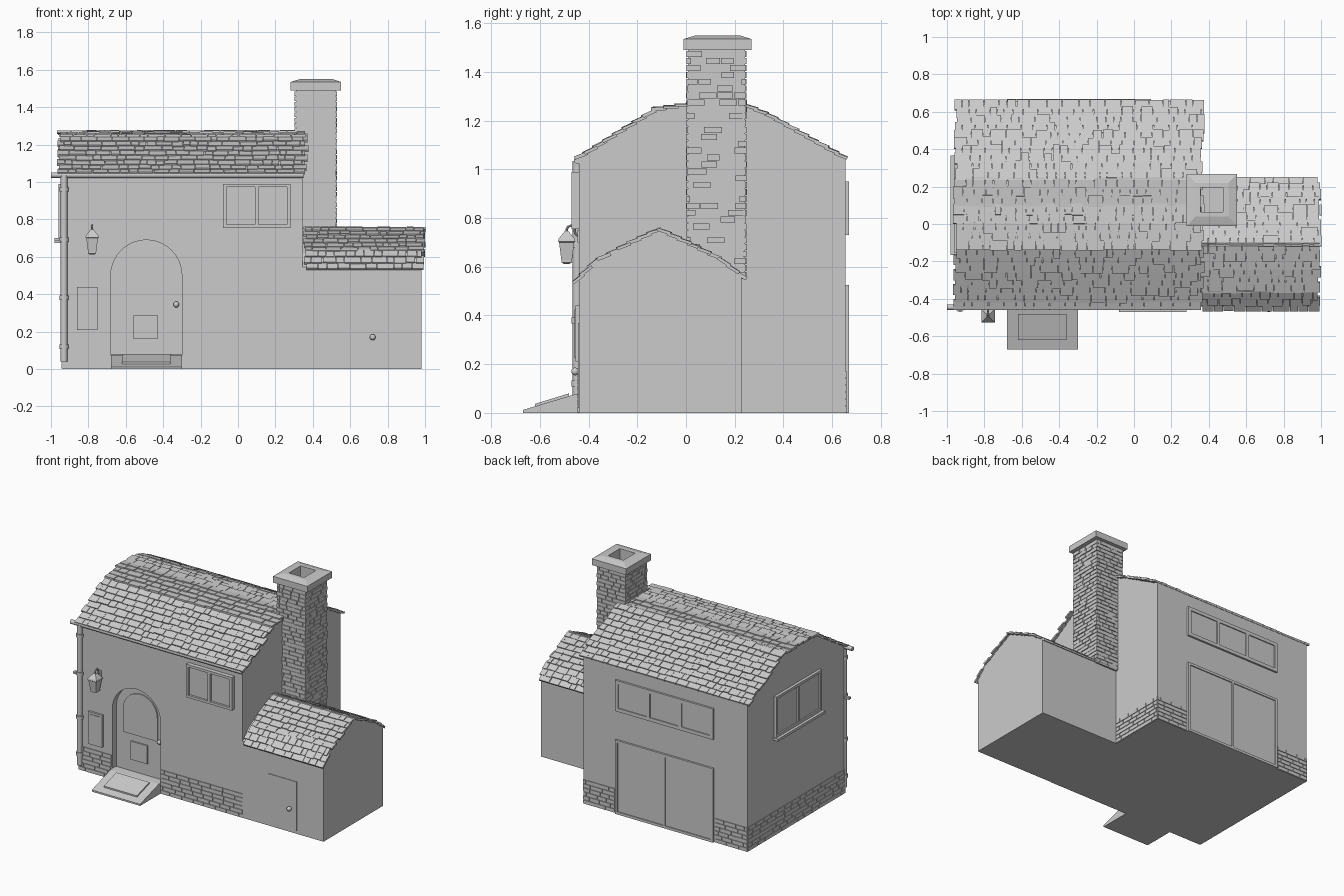
import bpy, bmesh, math, random
from mathutils import Matrix, Vector

if "Cube" in bpy.data.objects:
    bpy.data.objects.remove(bpy.data.objects["Cube"])
random.seed(4)


def finish(bm, name, smooth=False):
    bmesh.ops.recalc_face_normals(bm, faces=bm.faces)
    me = bpy.data.meshes.new(name)
    bm.to_mesh(me)
    bm.free()
    ob = bpy.data.objects.new(name, me)
    bpy.context.collection.objects.link(ob)
    if smooth:
        bpy.context.view_layer.objects.active = ob
        ob.select_set(True)
        bpy.ops.object.shade_smooth_by_angle(angle=math.radians(35))
        ob.select_set(False)
    return ob


def frame(origin, u, n, v=(0, 0, 1)):
    """Wall frame: u along the wall, n outward, v up."""
    m = Matrix((Vector(u), Vector(n), Vector(v))).transposed().to_4x4()
    m.translation = Vector(origin)
    return m


def box(bm, m, u, w, v):
    c = Vector(((u[0] + u[1]) / 2, (w[0] + w[1]) / 2, (v[0] + v[1]) / 2))
    s = Matrix.Diagonal((u[1] - u[0], w[1] - w[0], v[1] - v[0], 1))
    bmesh.ops.create_cube(bm, size=1, matrix=m @ Matrix.Translation(c) @ s)


def prism(bm, m, pts, w0, w1):
    """Extrude an outline (u, v) from depth w0 to w1."""
    a = [bm.verts.new(m @ Vector((p[0], w0, p[1]))) for p in pts]
    b = [bm.verts.new(m @ Vector((p[0], w1, p[1]))) for p in pts]
    bm.faces.new(a)
    bm.faces.new(b)
    for i in range(len(a)):
        j = (i + 1) % len(a)
        bm.faces.new((a[i], a[j], b[j], b[i]))


def loft(bm, rings):
    """Bridge a list of vertex-position rings and close both ends."""
    vs = [[bm.verts.new(p) for p in r] for r in rings]
    for a, b in zip(vs, vs[1:]):
        for i in range(len(a)):
            j = (i + 1) % len(a)
            bm.faces.new((a[i], a[j], b[j], b[i]))
    bm.faces.new(vs[0])
    bm.faces.new(vs[-1])


def tube(bm, a, b, r, n=12):
    a, b = Vector(a), Vector(b)
    q = (b - a).to_track_quat('Z', 'Y').to_matrix().to_4x4()
    bmesh.ops.create_cone(bm, cap_ends=True, segments=n, radius1=r, radius2=r,
                          depth=(b - a).length, matrix=Matrix.Translation((a + b) / 2) @ q)


def bricks(bm, m, u0, u1, v0, rows, rh, length, out=0.005, jit=0.0):
    """Running-bond bricks on a wall frame."""
    for r in range(rows):
        u = u0 - (length * 0.5 if r % 2 else 0) - random.uniform(0, length * .2)
        while u < u1:
            n = u + length * random.uniform(0.8, 1.2)
            a, b = max(u, u0), min(n - 0.004, u1)
            if b - a > 0.008:
                w = out + random.uniform(-jit, jit)
                box(bm, m, (a, b), (-0.015, w), (v0 + r * rh, v0 + (r + 1) * rh - 0.004))
            u = n


def shingles(bm, pts, x0, x1, rows):
    """Overlapping uneven tiles laid from the eave (first point) to the ridge."""
    p = [Vector((0, *q)) for q in pts]
    seg = [(b - a).length for a, b in zip(p, p[1:])]
    pitch = sum(seg) / rows
    for r in range(rows):
        s, i = (r + 0.5) * pitch, 0
        while s > seg[i] and i < len(seg) - 1:
            s -= seg[i]
            i += 1
        t = (p[i + 1] - p[i]).normalized()
        n = Vector((0, -t.z, t.y))
        if n.z < 0:
            n = -n
        m = frame(p[i] + t * s, (1, 0, 0), t, n) @ Matrix.Rotation(-0.13, 4, 'X')
        x = x0 + random.uniform(-0.015, 0.01)
        end = x1 + random.uniform(-0.012, 0.012)
        while x < end - 0.01:
            nx = min(x + random.uniform(0.035, 0.095), end)
            lift = random.uniform(0, 0.004)
            low = -pitch * random.uniform(0.5, 0.68) if r else -pitch * 0.5
            box(bm, m, (x, nx - 0.003), (low, pitch * 0.7), (-0.004, 0.007 + lift))
            x = nx


def window(name, m, u, v, panes, out=0.025, sill=0, bar=0.018):
    bm = bmesh.new()
    box(bm, m, u, (-0.01, out * 0.5), v)
    for z in (v[0], v[1] - bar):
        box(bm, m, u, (-0.01, out), (z, z + bar))
    for i in range(panes + 1):
        a = u[0] + (u[1] - u[0] - bar) * i / panes
        box(bm, m, (a, a + bar), (-0.01, out), v)
    if sill:
        box(bm, m, (u[0] - .01, u[1] + .01), (-0.01, sill), (v[0] - 0.018, v[0]))
    finish(bm, name)


def arch(cx, r, z0, z1, n=20):
    return [(cx - r, z0)] + [(cx - r * math.cos(math.pi * i / n), z1 + r * math.sin(math.pi * i / n))
                             for i in range(n + 1)] + [(cx + r, z0)]


X, Y = (1, 0, 0), (0, 1, 0)
FRONT = frame((0, -0.44, 0), X, (0, -1, 0))
BACK = frame((0, 0.655, 0), X, Y)
LEFT = frame((-0.94, 0, 0), Y, (-1, 0, 0))
RIGHT = frame((0.345, 0, 0), Y, X)
ORIGIN_YZ = frame((0, 0, 0), Y, X)

# Main house and side annex bodies
front_slope = [(-.455, 1.04), (-.4, 1.07), (-.25, 1.165), (-.12, 1.245), (0, 1.262), (.1, 1.267)]
back_slope = [(.66, 1.04), (.5, 1.13), (.34, 1.22), (.26, 1.255), (.1, 1.267)]
bm = bmesh.new()
gable = [(-.44, 0), (-.44, 1.045)] + front_slope[1:] + back_slope[-2:0:-1] + [(.655, 1.043), (.655, 0)]
prism(bm, ORIGIN_YZ, gable, -0.94, 0.345)
house = finish(bm, "house_walls")

annex_front = [(-.46, .53), (-.37, .62), (-.24, .69), (-.11, .752)]
annex_back = [(.245, .545), (.14, .63), (.02, .69), (-.11, .752)]
bm = bmesh.new()
prism(bm, ORIGIN_YZ, [(-.44, 0), (-.44, .545)] + annex_front[1:] + annex_back[-2:0:-1] +
      [(.228, .555), (.228, 0)], 0.34, 0.98)
finish(bm, "annex_walls")

# Arched door niche cut into the front wall
bm = bmesh.new()
prism(bm, FRONT, arch(-.49, .19, .075, .5), -0.045, 0.05)
cutter = finish(bm, "door_cutter")
cutter.hide_render = True
mod = house.modifiers.new("niche", 'BOOLEAN')
mod.operation, mod.object, mod.solver = 'DIFFERENCE', cutter, 'EXACT'
bpy.context.view_layer.objects.active = house
bpy.ops.object.modifier_apply(modifier="niche")
bpy.data.objects.remove(cutter)

# Shingled roofs
bm = bmesh.new()
shingles(bm, front_slope, -0.955, 0.37, 13)
shingles(bm, back_slope, -0.955, 0.37, 13)
finish(bm, "main_roof_shingles")
bm = bmesh.new()
shingles(bm, annex_front, 0.36, 0.995, 9)
shingles(bm, annex_back, 0.36, 0.995, 9)
finish(bm, "annex_roof_shingles")

# Brick plinth, interrupted by the doors
bm = bmesh.new()
for m, a, b in ((FRONT, -.94, -.685), (FRONT, -.295, .345), (BACK, -.94, -.69), (BACK, .1, .345),
                (LEFT, -.44, .655), (RIGHT, .23, .655)):
    bricks(bm, m, a, b, 0.002, 6, 0.0288, 0.085)
finish(bm, "plinth_bricks")


def rect(x0, x1, y0, y1, z):
    return [(x0, y0, z), (x1, y0, z), (x1, y1, z), (x0, y1, z)]


# Chimney: core with hollow cap, clad in bricks
bm = bmesh.new()
hole = (.355, .475, .065, .195)
loft(bm, [rect(.31, .522, .008, .242, .55), rect(.31, .522, .008, .242, 1.49),
          rect(.282, .552, -.01, .268, 1.49), rect(.282, .552, -.01, .268, 1.535),
          rect(.33, .505, .04, .22, 1.55), rect(*hole, 1.55), rect(*hole, 1.2)])
finish(bm, "chimney_core_and_cap")
bm = bmesh.new()
for o, u, n, a, b in (((0, .005, 0), X, (0, -1, 0), .303, .527), ((0, .245, 0), X, Y, .303, .527),
                      ((.307, 0, 0), Y, (-1, 0, 0), .003, .247), ((.525, 0, 0), Y, X, .003, .247)):
    bricks(bm, frame(o, u, n), a, b, 0.555, 33, 0.0283, 0.065, 0.002, 0.003)
finish(bm, "chimney_bricks")

# Front door details
bm = bmesh.new()
niche = FRONT @ Matrix.Translation((0, -0.045, 0))
prism(bm, niche, arch(-.487, .135, .34, .505), -0.01, 0.008)
box(bm, niche, (-.56, -.43), (-0.01, 0.01), (.16, .29))
finish(bm, "front_door_panels")
for name, x, y, z in (("front_door_knob", -.33, -.41, .345), ("annex_door_knob", .72, -.455, .17)):
    bm = bmesh.new()
    bmesh.ops.create_uvsphere(bm, u_segments=16, v_segments=10, radius=.016,
                              matrix=Matrix.Translation((x, y, z)))
    tube(bm, (x, y, z), (x, y + .03, z), .007)
    finish(bm, name, True)

# Sloping doorstep and mat
bm = bmesh.new()
prism(bm, ORIGIN_YZ, [(-.67, 0), (-.67, .012), (-.46, .075), (-.42, .078), (-.42, 0)], -.68, -.30)
finish(bm, "doorstep")
bm = bmesh.new()
prism(bm, ORIGIN_YZ, [(-.62, .02), (-.62, .037), (-.48, .08), (-.48, .06)], -.62, -.36)
finish(bm, "doormat")

# Wall panel and annex door
bm = bmesh.new()
box(bm, FRONT, (-.86, -.75), (-.01, .014), (.21, .44))
box(bm, FRONT, (-.845, -.765), (-.01, .018), (.225, .425))
finish(bm, "wall_panel")
bm = bmesh.new()
box(bm, FRONT, (.55, .77), (-.01, .004), (.02, .37))
finish(bm, "annex_door")

# Windows and back doors
window("front_window", FRONT, (-.08, .28), (.755, .99), 2, 0.03)
window("left_window", LEFT, (-.155, .355), (.70, .99), 2, 0.02, 0.04)
window("back_windows", BACK, (-.68, .09), (.73, .95), 3, 0.014, bar=.025)
window("back_doors", BACK, (-.68, .09), (0, .525), 2, 0.014)

# Gutter and downpipe with collars
bm = bmesh.new()
tube(bm, (-1, -.445, 1.037), (.35, -.445, 1.037), .015)
tube(bm, (-.93, -.447, .04), (-.93, -.447, 1.035), .018)
for z in (.12, .38, .69, .96):
    tube(bm, (-.93, -.447, z - .012), (-.93, -.447, z + .012), .024)
box(bm, FRONT, (-.98, -.93), (-.01, .012), (.675, .69))
finish(bm, "gutter_and_downpipe", True)

# Wall lantern: tapered square body on a curved hook
bm = bmesh.new()
rings = [(.012, .612), (.022, .618), (.022, .628), (.031, .70), (.036, .704), (.033, .715),
         (.014, .738), (.008, .746)]
loft(bm, [rect(-.78 - r, -.78 + r, -.49 - r, -.49 + r, z) for r, z in rings])
finish(bm, "lantern")
bm = bmesh.new()
hook = [(-.44, .725), (-.455, .735), (-.457, .755), (-.467, .768), (-.482, .767), (-.49, .755), (-.49, .74)]
for a, b in zip(hook, hook[1:]):
    tube(bm, (-.78, *a), (-.78, *b), .005, 8)
box(bm, FRONT, (-.795, -.765), (-.01, .006), (.70, .75))
finish(bm, "lantern_hook")
